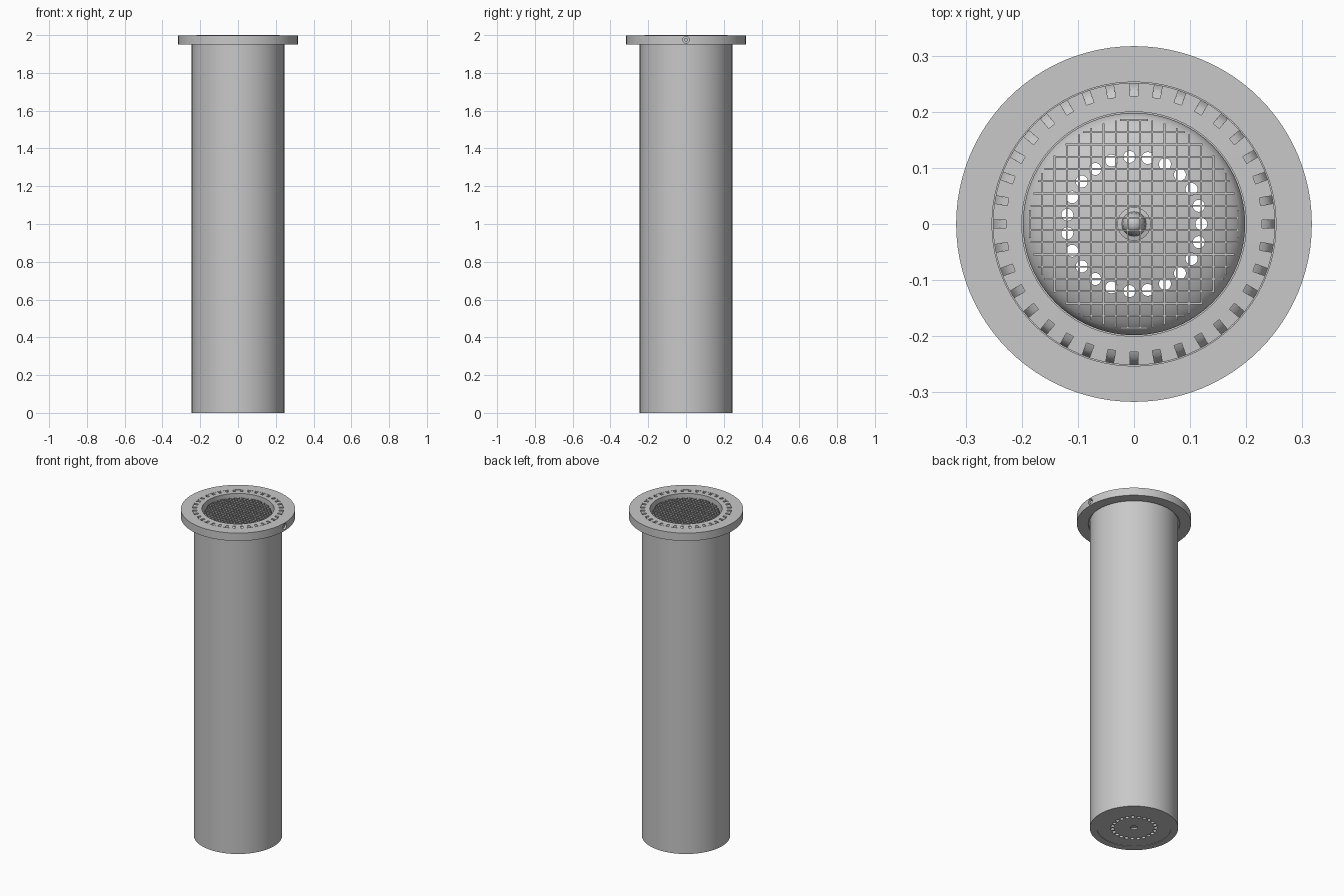
import bpy, bmesh, math
from mathutils import Matrix, Vector

cube = bpy.data.objects.get("Cube")
if cube:
    bpy.data.objects.remove(cube, do_unlink=True)

grey = bpy.data.materials.new("plain grey")
grey.use_nodes = True
grey.diffuse_color = (0.58, 0.58, 0.58, 1)
grey.node_tree.nodes["Principled BSDF"].inputs["Base Color"].default_value = (0.58, 0.58, 0.58, 1)


def make(name, bm):
    bmesh.ops.recalc_face_normals(bm, faces=bm.faces)
    mesh = bpy.data.meshes.new(name)
    bm.to_mesh(mesh)
    bm.free()
    mesh.materials.append(grey)
    obj = bpy.data.objects.new(name, mesh)
    bpy.context.collection.objects.link(obj)
    return obj


def select(obj):
    bpy.ops.object.select_all(action='DESELECT')
    obj.select_set(True)
    bpy.context.view_layer.objects.active = obj


def smooth(obj):
    select(obj)
    bpy.ops.object.shade_smooth_by_angle(angle=math.radians(30))


def lathe(name, profile, closed=True, steps=96):
    """Spin a radius/height profile around the z axis."""
    bm = bmesh.new()
    verts = [bm.verts.new((r, 0, z)) for r, z in profile]
    pairs = list(zip(verts, verts[1:]))
    if closed:
        pairs.append((verts[-1], verts[0]))
    edges = [bm.edges.new(p) for p in pairs]
    bmesh.ops.spin(bm, geom=verts + edges, cent=(0, 0, 0), axis=(0, 0, 1),
                   angle=math.tau, steps=steps, use_duplicate=False)
    bmesh.ops.remove_doubles(bm, verts=bm.verts, dist=1e-5)
    return make(name, bm)


def cut(obj, cutter):
    mod = obj.modifiers.new("cut", 'BOOLEAN')
    mod.object = cutter
    mod.operation = 'DIFFERENCE'
    mod.solver = 'EXACT'
    select(obj)
    bpy.ops.object.modifier_apply(modifier=mod.name)
    bpy.data.objects.remove(cutter, do_unlink=True)


def cylinder(bm, radius, depth, matrix, sides=20):
    bmesh.ops.create_cone(bm, cap_ends=True, segments=sides, radius1=radius,
                          radius2=radius, depth=depth, matrix=matrix)


# Long tube with a lip at its mouth and a seat for the base plate
tube = lathe("tube", [(0.245, 0), (0.245, 1.96), (0.2515, 1.96), (0.2515, 1.998),
                      (0.2, 2.0), (0.2, 0.02), (0.206, 0.02), (0.206, 0)])

# Ring of outlet slots with floors curving down and outward
SLOTS = 36
HALF = 0.007
slot_profile = [(0.228, 2.01), (0.2505, 2.01), (0.2505, 1.968),
                (0.246, 1.981), (0.239, 1.99), (0.228, 1.995)]
bm = bmesh.new()
for i in range(SLOTS):
    turn = Matrix.Rotation(math.tau * i / SLOTS, 3, 'Z')
    sides = [[bm.verts.new(turn @ Vector((r, y, z))) for r, z in slot_profile]
             for y in (-HALF, HALF)]
    bm.faces.new(sides[0])
    bm.faces.new(sides[1][::-1])
    n = len(slot_profile)
    for k in range(n):
        j = (k + 1) % n
        bm.faces.new((sides[0][k], sides[1][k], sides[1][j], sides[0][j]))
cut(tube, make("slot_cutter", bm))
smooth(tube)

# Flange collar with an inner step and a side port on its left
flange = lathe("flange", [(0.317, 1.95), (0.317, 1.998), (0.253, 1.998),
                          (0.253, 1.966), (0.2515, 1.966), (0.2515, 1.96),
                          (0.254, 1.96), (0.254, 1.95)])
across = Matrix.Rotation(math.pi / 2, 4, 'Y')
bm = bmesh.new()
cylinder(bm, 0.017, 0.08, Matrix.Translation((0.317, 0, 1.975)) @ across)
cut(flange, make("port_cutter", bm))
smooth(flange)

# Small plug set back in the side port
bm = bmesh.new()
cylinder(bm, 0.009, 0.035, Matrix.Translation((0.293, 0, 1.975)) @ across)
smooth(make("port_plug", bm))

# Base plate with a domed top and a small recess underneath
dome = [(0.198 * math.cos(a), 0.03 + 0.07 * math.sin(a))
        for a in (math.pi / 2 * k / 10 for k in range(11))]
dome[-1] = (0, 0.1)
base = lathe("base_plate", [(0, 0.012), (0.02, 0.012), (0.02, 0.002), (0.2055, 0.002),
                            (0.2055, 0.019), (0.198, 0.019)] + dome, closed=False)

# Ring of through holes in the base
HOLES = 23
bm = bmesh.new()
for i in range(HOLES):
    spot = Matrix.Rotation(math.tau * i / HOLES, 4, 'Z') @ Matrix.Translation((0.12, 0, 0.05))
    cylinder(bm, 0.0108, 0.3, spot, 16)
cut(base, make("hole_cutter", bm))
smooth(base)

# Pointed pin at the middle of the base
smooth(lathe("centre_pin", [(0, 0.09), (0.03, 0.09), (0.03, 0.102), (0.022, 0.104),
                            (0.02, 0.12), (0, 0.16)], closed=False, steps=24))

# Crossed grille bars inside the mouth, trimmed to a circle
PITCH = 0.0218
bm = bmesh.new()
for axis in (0, 1):
    for k in range(-9, 9):
        offset = (k + 0.5) * PITCH
        half = max(math.sqrt(max(0.187 ** 2 - offset ** 2, 0)), 0.015)
        place = (Matrix.Rotation(axis * math.pi / 2, 4, 'Z')
                 @ Matrix.Translation((0, offset, 1.972))
                 @ Matrix.Diagonal((2 * half, 0.003, 0.016, 1)))
        bmesh.ops.create_cube(bm, size=1, matrix=place)
make("grille", bm)
